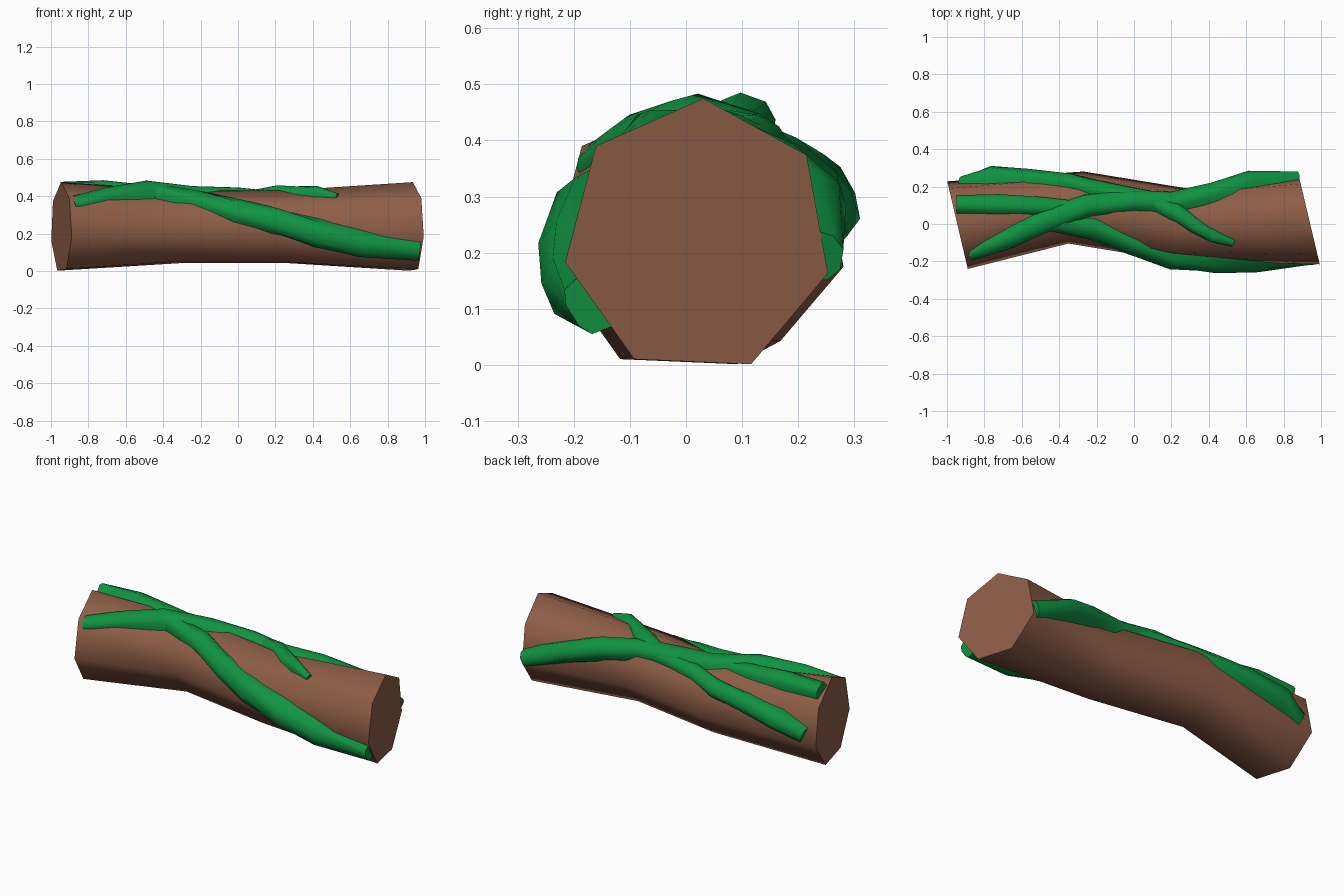
import bpy, bmesh, math
from mathutils import Vector

if "Cube" in bpy.data.objects:
    bpy.data.objects.remove(bpy.data.objects["Cube"])

def material(name, col):
    m = bpy.data.materials.new(name)
    m.diffuse_color = (*col, 1)
    m.use_nodes = True
    m.node_tree.nodes["Principled BSDF"].inputs["Base Color"].default_value = m.diffuse_color
    return m

BARK = material("bark brown", (0.27, 0.11, 0.063))
MOSS = material("vine green", (0.005, 0.29, 0.055))

def tube(name, rings, mat):
    """Skin a list of equal-length point rings and cap both ends."""
    bm = bmesh.new()
    vs = [[bm.verts.new(p) for p in r] for r in rings]
    n = len(vs[0])
    for a, b in zip(vs, vs[1:]):
        for i in range(n):
            bm.faces.new((a[i], a[(i + 1) % n], b[(i + 1) % n], b[i]))
    bm.faces.new(vs[0])
    bm.faces.new(vs[-1])
    bmesh.ops.recalc_face_normals(bm, faces=bm.faces)
    me = bpy.data.meshes.new(name)
    bm.to_mesh(me)
    bm.free()
    ob = bpy.data.objects.new(name, me)
    bpy.context.collection.objects.link(ob)
    me.materials.append(mat)
    bpy.ops.object.select_all(action='DESELECT')
    ob.select_set(True)
    bpy.context.view_layer.objects.active = ob
    bpy.ops.object.shade_smooth_by_angle(angle=math.radians(62))
    return ob

# Log: seven-sided rings (x, y, radius, lean of ring in plan)
ZC = 0.228
LOG = [(-0.944, -0.004, 0.247, -0.234), (-0.31, 0.09, 0.202, 0.21),
       (0.24, 0.0, 0.202, 0.2), (0.937, 0.021, 0.247, -0.237)]
rings = []
for x, y, r, lean in LOG:
    side = Vector((lean, 1, 0)).normalized()
    ring = []
    for i in range(7):
        a = math.radians(87.6) + i * math.tau / 7
        ring.append(Vector((x, y, ZC)) + side * r * math.cos(a) + Vector((0, 0, r * math.sin(a))))
    rings.append(ring)
tube("log", rings, BARK)

def on_log(x, deg):
    """Point on the bark and its outward direction (angle from +y towards up)."""
    for a, b in zip(LOG, LOG[1:]):
        if x <= b[0] or b is LOG[-1]:
            t = (x - a[0]) / (b[0] - a[0])
            y, r = a[1] + t * (b[1] - a[1]), a[2] + t * (b[2] - a[2])
            break
    out = Vector((0, math.cos(math.radians(deg)), math.sin(math.radians(deg))))
    k = math.tau / 7
    d = (math.radians(deg - 87.6) + k / 2) % k - k / 2
    return Vector((x, y, ZC)) + out * r * math.cos(k / 2) / math.cos(d), out

def vine(name, path):
    """path: (x, angle, half width, height above bark)"""
    pts = [on_log(x, d) for x, d, w, h in path]
    rings = []
    for i, (p, out) in enumerate(pts):
        t = pts[min(i + 1, len(pts) - 1)][0] - pts[max(i - 1, 0)][0]
        side = t.cross(out).normalized()
        w, h = path[i][2:]
        prof = [(-1, -0.03), (-0.85, h * 0.45), (-0.4, h * 0.93), (0.4, h * 0.93),
                (0.85, h * 0.45), (1, -0.03)]
        rings.append([p + side * s * w + out * o for s, o in prof])
    tube(name, rings, MOSS)

# Vines wrapping the log
vine("main_vine", [(-0.88, 141, .042, .025), (-0.7, 126, .055, .045), (-0.48, 105, .065, .06),
                   (-0.25, 84, .065, .045), (0, 63, .06, .035), (0.2, 53, .06, .04),
                   (0.42, 36, .065, .06), (0.62, 16, .06, .065), (0.87, -9, .05, .045)])
vine("front_vine", [(-0.48, 104, .05, .05), (-0.22, 124, .065, .04), (0, 149, .07, .045),
                    (0.2, 168, .075, .055), (0.43, 189, .08, .08), (0.66, 203, .075, .075),
                    (0.97, 212, .055, .025)])
vine("back_vine", [(-0.92, -4, .05, .03), (-0.77, 11, .06, .06), (-0.56, 24, .06, .055),
                   (-0.35, 37, .055, .035), (-0.2, 50, .05, .03), (0, 55, .05, .035),
                   (0.2, 52, .04, .03)])
vine("top_vine", [(-0.95, 62, .05, .025), (-0.72, 70, .06, .05), (-0.5, 80, .055, .04),
                  (-0.3, 90, .04, .03)])
vine("small_branch", [(0.08, 60, .04, .03), (0.22, 72, .055, .05), (0.33, 94, .045, .04),
                      (0.42, 110, .035, .03), (0.53, 123, .02, .012)])
